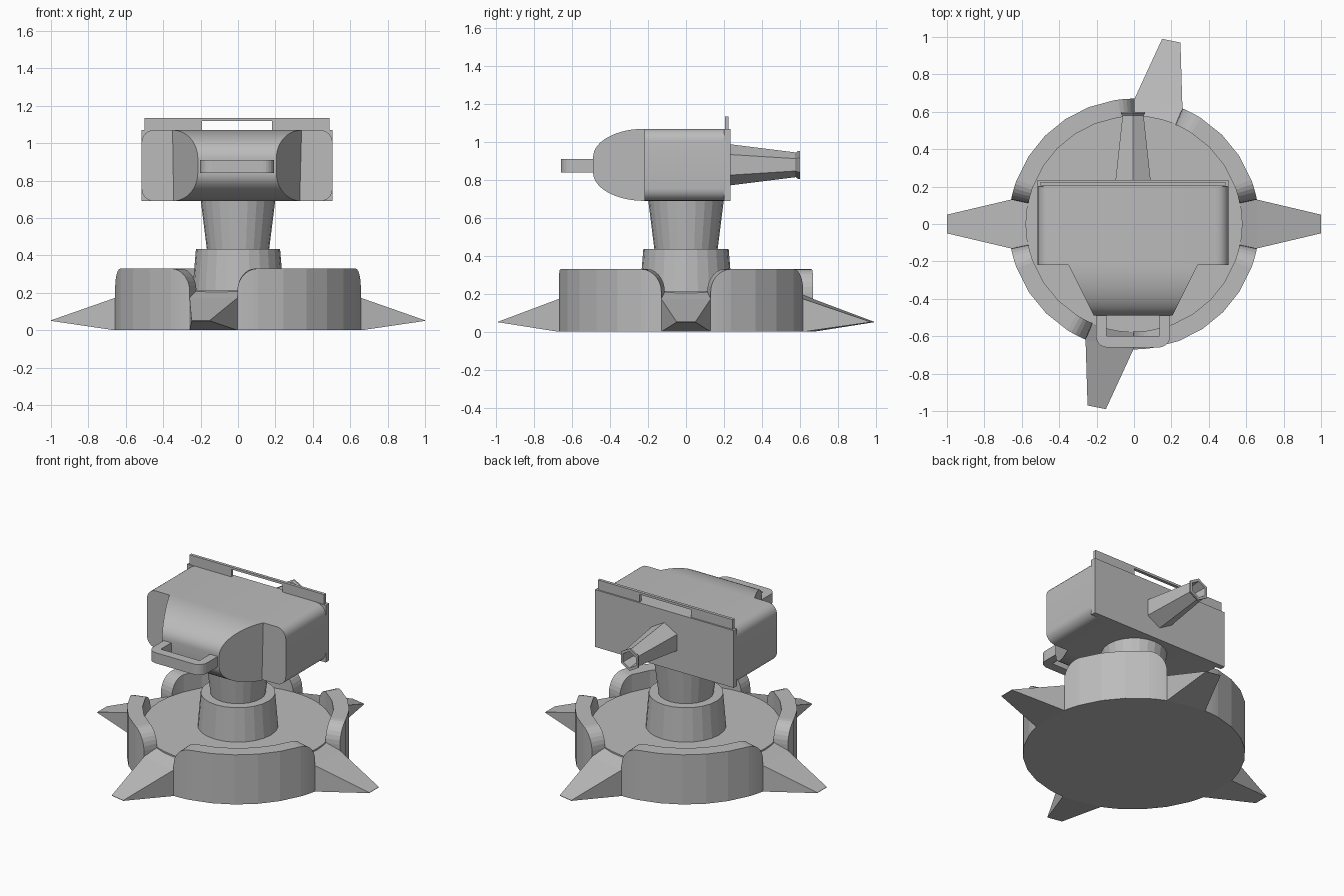
import bpy, bmesh
from math import sin, cos, pi, radians, sqrt
from mathutils import Matrix

cube = bpy.data.objects.get("Cube")
if cube:
    bpy.data.objects.remove(cube)

GREY = (0.5, 0.5, 0.5, 1)
grey = bpy.data.materials.new("plain_grey")
grey.use_nodes = True
grey.diffuse_color = GREY
grey.node_tree.nodes["Principled BSDF"].inputs["Base Color"].default_value = GREY


def loft(name, sections, matrix=Matrix(), smooth=False):
    """Skin a row of equal-length closed loops and cap both ends."""
    bm = bmesh.new()
    rings = [[bm.verts.new(p) for p in s] for s in sections]
    n = len(rings[0])
    for a, b in zip(rings, rings[1:]):
        for i in range(n):
            j = (i + 1) % n
            bm.faces.new((a[i], a[j], b[j], b[i]))
    bm.faces.new(rings[0])
    bm.faces.new(rings[-1])
    bmesh.ops.remove_doubles(bm, verts=bm.verts, dist=0.0001)
    bmesh.ops.recalc_face_normals(bm, faces=bm.faces)
    mesh = bpy.data.meshes.new(name)
    bm.to_mesh(mesh)
    bm.free()
    mesh.materials.append(grey)
    ob = bpy.data.objects.new(name, mesh)
    ob.matrix_world = matrix
    bpy.context.collection.objects.link(ob)
    if smooth:
        bpy.ops.object.select_all(action='DESELECT')
        ob.select_set(True)
        bpy.context.view_layer.objects.active = ob
        bpy.ops.object.shade_smooth_by_angle(angle=radians(30))
    return ob


def turned(name, profile, sides):
    """Lathe (radius, z) pairs about the upright axis."""
    turn = [2 * pi * i / sides for i in range(sides)]
    return loft(name, [[(r * cos(a), r * sin(a), z) for a in turn] for r, z in profile])


def arc(cx, cy, rx, ry, start, end, steps=6):
    angles = [radians(start + (end - start) * i / steps) for i in range(steps + 1)]
    return [(cx + rx * cos(a), cy + ry * sin(a)) for a in angles]


# Base floor and pedestal
FLOOR = 0.215
R_IN, R_OUT, WALL_TOP = 0.575, 0.67, 0.33
turned("base_floor", [(R_IN + 0.005, 0), (R_IN + 0.005, FLOOR)], 48)
turned("pedestal", [(0.245, FLOOR - 0.02), (0.225, 0.435)], 24)
turned("neck", [(0.165, 0.42), (0.2, 0.70)], 24)

# Four flat spikes, and a raised wall with rounded shoulders between each pair
spike_angles = [0, 78.5, 180, 258.5]
GAP, SHOULDER, DROP = 11.2, 9.5, 0.12


def spike_section(r, half, low, high):
    return [(r, -half, low), (r, half, low), (r, half, high), (r, -half, high)]


def wall_section(angle, top):
    c, s = cos(radians(angle)), sin(radians(angle))
    return [(r * c, r * s, z) for r, z in
            ((R_IN, 0), (R_OUT, 0), (R_OUT, top), (R_IN, top))]


for k, angle in enumerate(spike_angles):
    loft(f"spike_{k + 1}",
         [spike_section(0.56, 0.125, 0, 0.212), spike_section(R_OUT - 0.01, 0.13, 0, 0.172),
          spike_section(1.0, 0.05, 0.05, 0.053)],
         Matrix.Rotation(radians(angle), 4, 'Z'))
    start = angle + GAP
    end = (spike_angles + [360])[k + 1] - GAP
    rise = arc(start + SHOULDER, WALL_TOP - DROP, SHOULDER, DROP, 180, 90, 7)
    fall = arc(end - SHOULDER, WALL_TOP - DROP, SHOULDER, DROP, 90, 0, 7)
    span = end - start - 2 * SHOULDER
    count = round(span / 11)
    flat = [(start + SHOULDER + span * i / count, WALL_TOP) for i in range(1, count)]
    loft(f"wall_{k + 1}", [wall_section(a, z) for a, z in rise + flat + fall])

# Head body: rounded box with a square back plate
CX = -0.005
W, LOW, HIGH = 0.51, 0.69, 1.07
R = 0.065
outline = (arc(W - R, HIGH - R, R, R, 0, 90) + arc(R - W, HIGH - R, R, R, 90, 180)
           + arc(R - W, LOW + R, R, R, 180, 270) + arc(W - R, LOW + R, R, R, 270, 360))
loft("head_body", [[(CX + x, y, z) for x, z in outline] for y in (-0.22, 0.21)], smooth=True)
plate = [(-W, LOW), (W, LOW), (W, HIGH), (-W, HIGH)]
loft("back_plate", [[(CX + x, y, z) for x, z in plate] for y in (0.2, 0.235)])

# Snout: curved side profile, narrowing towards the front
FRONT, BACK = -0.49, -0.22
depth = BACK - FRONT
profile = ([(BACK + 0.02, HIGH)] + arc(BACK, 0.92, depth, 0.15, 90, 180, 14)
           + arc(BACK, 0.84, depth, 0.15, 180, 270, 14) + [(BACK + 0.02, LOW)])


def half_width(y):
    return 0.345 - 0.135 * max(0, BACK - y) / depth


loft("snout", [[(CX + side * half_width(y), y, z) for y, z in profile] for side in (-1, 1)],
     smooth=True)

# Front handle: flat loop with rounded outer corners
loop = ([(0.198, -0.46)] + arc(0.138, -0.60, 0.06, 0.06, 0, -90)
        + arc(-0.138, -0.60, 0.06, 0.06, 270, 180) + [(-0.198, -0.46)]
        + [(-0.142, -0.46), (-0.142, -0.60), (0.142, -0.60), (0.142, -0.46)])
loft("front_handle", [[(CX + x, y, z) for x, y in loop] for z in (0.84, 0.91)])

# Rear sight rail with a long slot
right_half = [(0.188, 1.02), (0.188, 1.12)]
outer = [(0.495, 1.135), (0.495, 1.02)]
rail = (outer + right_half
        + [(-x, z) for x, z in right_half[::-1]] + [(-x, z) for x, z in outer[::-1]])
loft("rear_rail", [[(CX + x, y, z) for x, z in rail] for y in (0.205, 0.225)])

# Six-sided rear nozzle with a flared, hollow mouth
hexagon = [pi / 2 + i * pi / 3 for i in range(6)]
loft("rear_nozzle",
     [[(CX + r * cos(a), y, 0.88 + r * sin(a)) for a in hexagon] for r, y in
      ((0.11, 0.22), (0.065, 0.58), (0.074, 0.59), (0.074, 0.6), (0.055, 0.6), (0.045, 0.5))])
